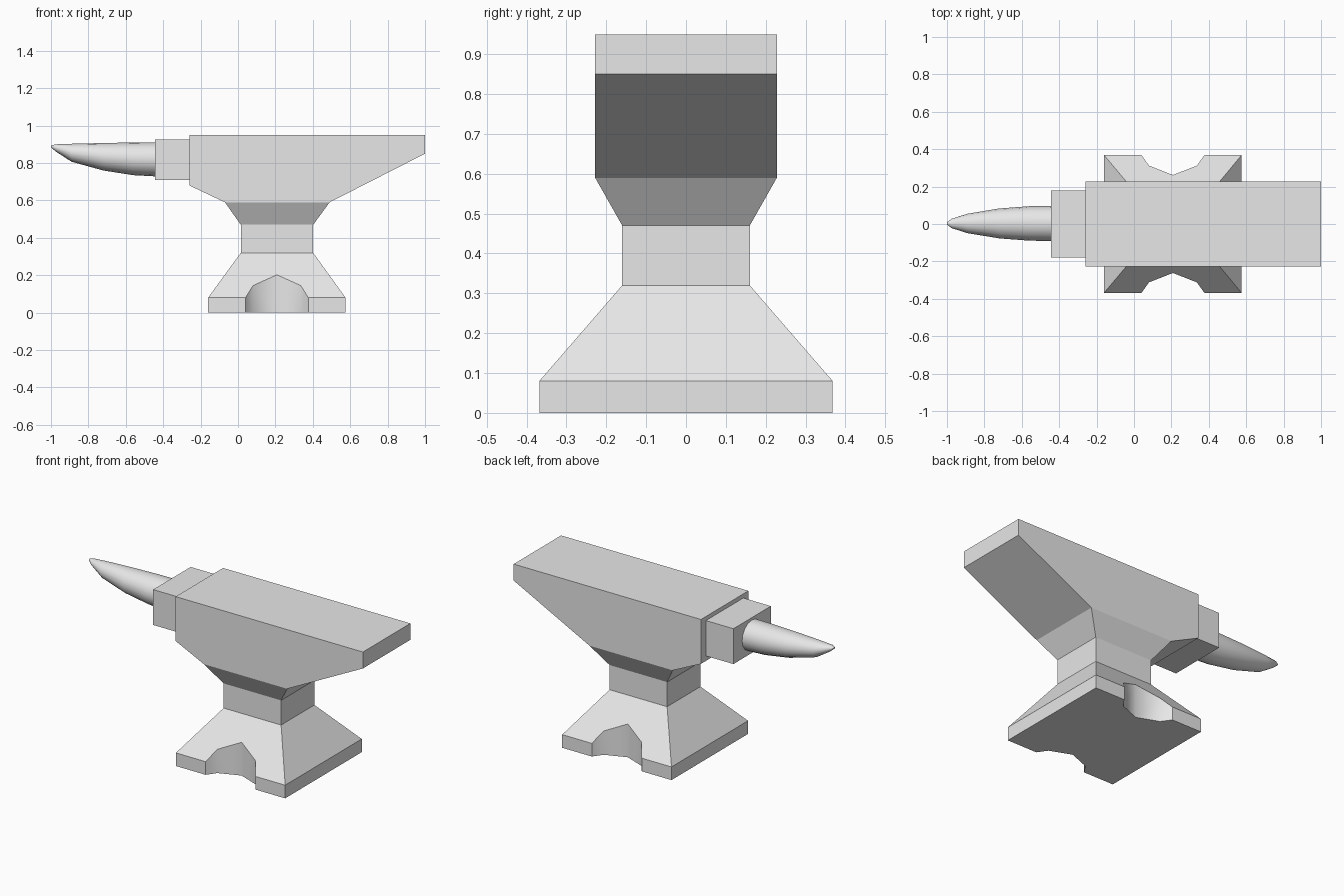
import bpy, bmesh
from math import cos, sin, pi

old = bpy.data.objects.get("Cube")
if old:
    bpy.data.objects.remove(old, do_unlink=True)

grey = bpy.data.materials.new("plain_grey")
grey.use_nodes = True
grey.diffuse_color = (0.8, 0.8, 0.8, 1)
grey.node_tree.nodes["Principled BSDF"].inputs["Base Color"].default_value = (0.8, 0.8, 0.8, 1)


def loft(name, rings, close_end=True):
    """Skin a list of equal-length point rings and cap the ends."""
    bm = bmesh.new()
    loops = [[bm.verts.new(p) for p in ring] for ring in rings]
    n = len(loops[0])
    for a, b in zip(loops, loops[1:]):
        for i in range(n):
            j = (i + 1) % n
            bm.faces.new((a[i], a[j], b[j], b[i]))
    bm.faces.new(loops[0])
    bm.faces.new(loops[-1])
    bmesh.ops.recalc_face_normals(bm, faces=bm.faces)
    mesh = bpy.data.meshes.new(name)
    bm.to_mesh(mesh)
    bm.free()
    mesh.materials.append(grey)
    ob = bpy.data.objects.new(name, mesh)
    bpy.context.collection.objects.link(ob)
    return ob


def rect(x0, x1, y, z):
    return [(x0, -y, z), (x1, -y, z), (x1, y, z), (x0, y, z)]


def activate(ob):
    bpy.ops.object.select_all(action='DESELECT')
    ob.select_set(True)
    bpy.context.view_layer.objects.active = ob


# Working block with long sloping heel, extruded across y
profile = [(-0.26, 0.95), (1, 0.95), (1, 0.85), (0.49, 0.59), (-0.07, 0.59), (-0.26, 0.68)]
loft("anvil_face", [[(x, y, z) for x, z in profile] for y in (-0.228, 0.228)])

# Foot, waist and neck
base = loft("anvil_base", [
    rect(-0.16, 0.575, 0.368, 0), rect(-0.16, 0.575, 0.368, 0.08),
    rect(0.015, 0.402, 0.16, 0.32), rect(0.015, 0.402, 0.16, 0.47),
    rect(-0.07, 0.49, 0.228, 0.59)])

# Rounded notches in the front and back of the foot
notch = [(-0.185, 0.39), (-0.168, 0.368), (-0.128, 0.312), (0, 0.262),
         (0.128, 0.312), (0.168, 0.368), (0.185, 0.39)]
for side in (-1, 1):
    cutter = loft("notch_cutter", [[(0.208 + x, side * y, z) for x, y in notch]
                                   for z in (-0.1, 0.3)])
    cutter.hide_render = True
    cutter.data.polygons.foreach_set("use_smooth", [True] * len(cutter.data.polygons))
    mod = base.modifiers.new("notch", 'BOOLEAN')
    mod.operation = 'DIFFERENCE'
    mod.solver = 'EXACT'
    mod.object = cutter
    activate(base)
    bpy.ops.object.modifier_apply(modifier=mod.name)
    bpy.data.objects.remove(cutter, do_unlink=True)

# Step between face and horn
loft("horn_step", [rect(-0.445, -0.25, 0.18, 0.71), rect(-0.445, -0.25, 0.18, 0.925)])

# Tapered horn: x, half width, bottom, top
stations = [(-0.43, 0.094, 0.728, 0.911), (-0.56, 0.092, 0.735, 0.91),
            (-0.72, 0.08, 0.76, 0.907), (-0.89, 0.052, 0.807, 0.903),
            (-0.975, 0.025, 0.862, 0.9), (-1, 0.006, 0.884, 0.894)]
SIDES = 16
rings = []
for x, w, low, high in stations:
    mid, h = (low + high) / 2, (high - low) / 2
    rings.append([(x, 0.003 + w * cos(2 * pi * i / SIDES), mid + h * sin(2 * pi * i / SIDES))
                  for i in range(SIDES)])
horn = loft("horn", rings)
activate(horn)
bpy.ops.object.shade_smooth_by_angle(angle=pi / 3.5)
